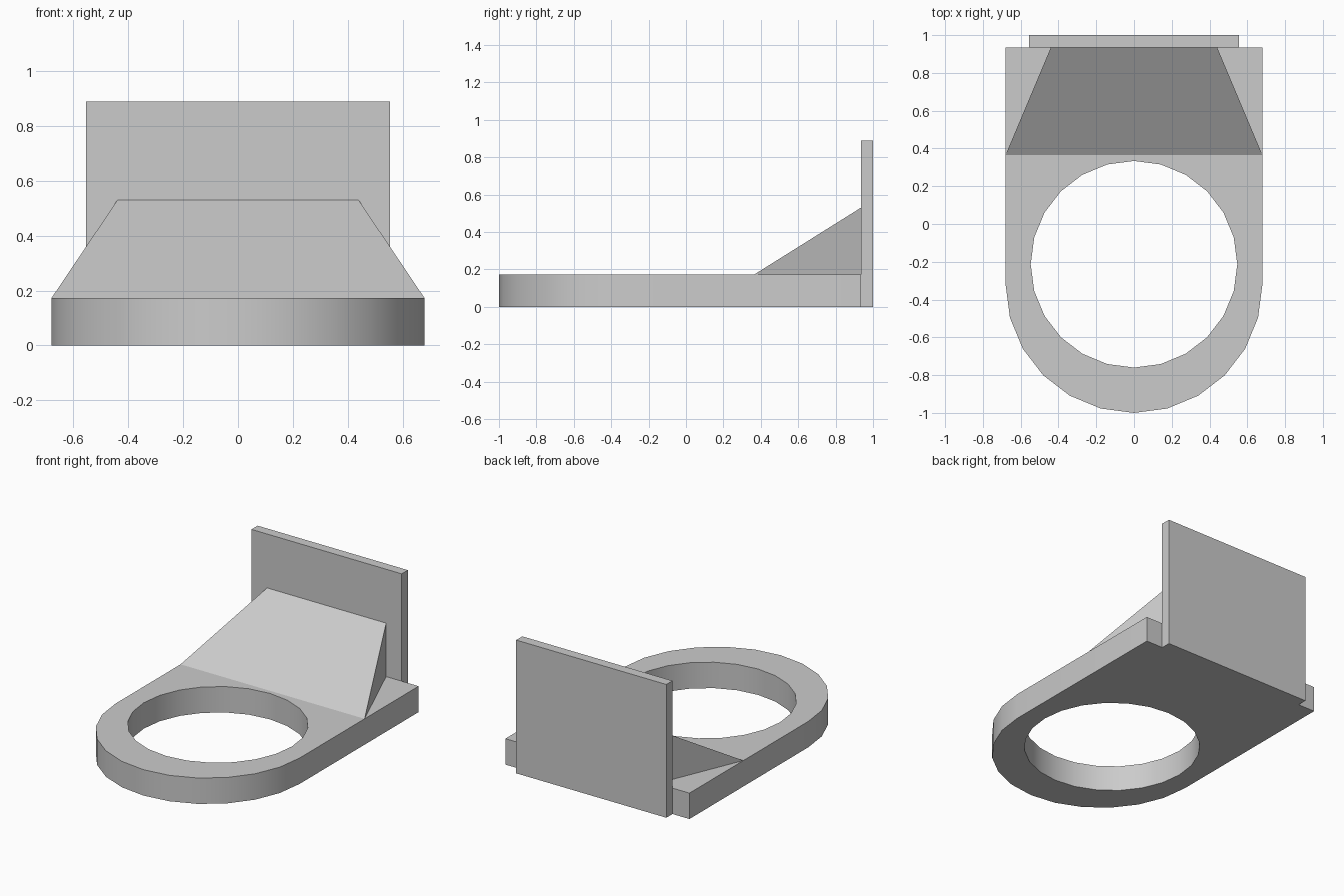
import bpy
import bmesh
from math import cos, sin, pi, radians

cube = bpy.data.objects.get("Cube")
if cube:
    bpy.data.objects.remove(cube, do_unlink=True)

grey = bpy.data.materials.new("light_grey")
grey.use_nodes = True
colour = (0.6, 0.6, 0.6, 1)
grey.diffuse_color = colour
grey.node_tree.nodes["Principled BSDF"].inputs["Base Color"].default_value = colour

BASE_TOP = 0.173
HALF_WIDTH = 0.68
BACK = 0.935


def arc(radius, centre_y, start, steps):
    """Points on a circle in 15 degree steps."""
    angles = [start + i * pi / 12 for i in range(steps)]
    return [(radius * cos(a), centre_y + radius * sin(a)) for a in angles]


def extruded(name, loops, z0, z1):
    """Fill outline loops, the later ones being holes, and raise them."""
    bm = bmesh.new()
    edges = []
    for loop in loops:
        verts = [bm.verts.new((x, y, z0)) for x, y in loop]
        edges += [bm.edges.new((v, verts[i - 1])) for i, v in enumerate(verts)]
    bmesh.ops.triangle_fill(bm, use_beauty=True, edges=edges)
    result = bmesh.ops.extrude_face_region(bm, geom=bm.faces[:], use_keep_orig=True)
    top = [g for g in result["geom"] if isinstance(g, bmesh.types.BMVert)]
    bmesh.ops.translate(bm, verts=top, vec=(0, 0, z1 - z0))
    return finish(name, bm)


def finish(name, bm):
    bmesh.ops.recalc_face_normals(bm, faces=bm.faces[:])
    mesh = bpy.data.meshes.new(name)
    bm.to_mesh(mesh)
    bm.free()
    mesh.materials.append(grey)
    obj = bpy.data.objects.new(name, mesh)
    bpy.context.collection.objects.link(obj)
    bpy.ops.object.select_all(action="DESELECT")
    obj.select_set(True)
    bpy.context.view_layer.objects.active = obj
    bpy.ops.object.shade_smooth_by_angle(angle=radians(30))
    return obj


# Flat base with a rounded front and a round hole
outline = arc(HALF_WIDTH, -0.32, pi, 13) + [(HALF_WIDTH, BACK), (-HALF_WIDTH, BACK)]
hole = arc(0.547, -0.213, 0, 24)
extruded("ring_base", [outline, hole], 0, BASE_TOP)

# Upright plate at the back
w = 0.555
extruded("back_plate", [[(-w, BACK), (w, BACK), (w, 1), (-w, 1)]], 0, 0.89)

# Sloped brace between base and plate
bm = bmesh.new()
left, right = [
    [bm.verts.new(p) for p in (
        (s * HALF_WIDTH, 0.365, BASE_TOP),
        (s * 0.44, BACK, BASE_TOP),
        (s * 0.44, BACK, 0.53))]
    for s in (1, -1)]
bm.faces.new(left)
bm.faces.new(right)
for i in range(3):
    bm.faces.new((left[i], left[i - 1], right[i - 1], right[i]))
finish("sloped_brace", bm)
